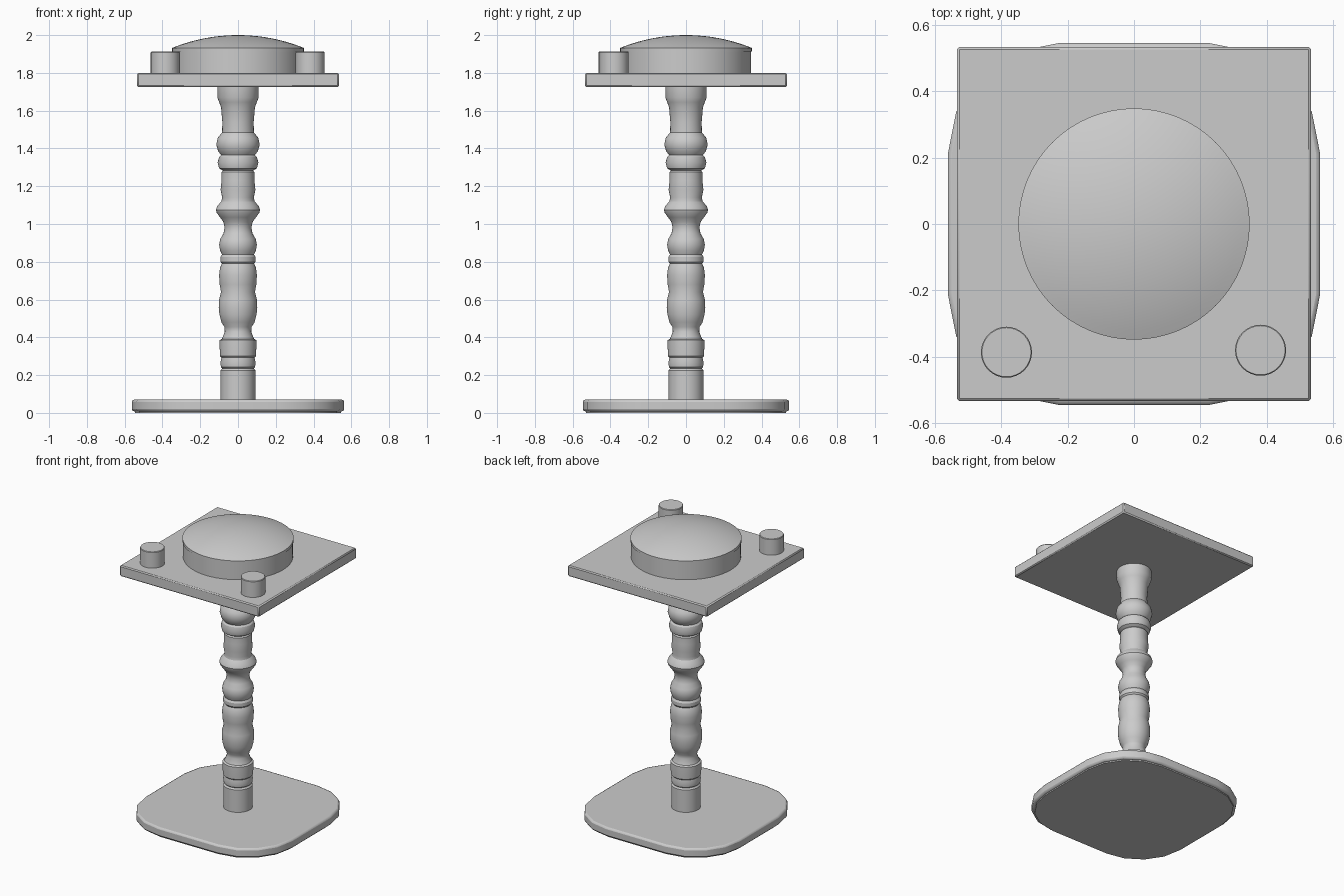
import bpy, bmesh
from math import sin, cos, pi, radians

if "Cube" in bpy.data.objects:
    bpy.data.objects.remove(bpy.data.objects["Cube"])


def finish(name, bm, bevel=0.0, segments=2, angle=30):
    """Turn a bmesh into a named, optionally bevelled, shaded object."""
    bmesh.ops.recalc_face_normals(bm, faces=bm.faces)
    mesh = bpy.data.meshes.new(name)
    bm.to_mesh(mesh)
    bm.free()
    ob = bpy.data.objects.new(name, mesh)
    bpy.context.collection.objects.link(ob)
    bpy.ops.object.select_all(action='DESELECT')
    ob.select_set(True)
    bpy.context.view_layer.objects.active = ob
    bpy.ops.object.shade_smooth_by_angle(angle=radians(angle))
    if bevel:
        mod = ob.modifiers.new("edge_bevel", 'BEVEL')
        mod.width = bevel
        mod.segments = segments
        mod.limit_method = 'ANGLE'
        mod.angle_limit = radians(50)
    return ob


def slab(name, outline, z0, z1, bevel, segments=2):
    """Extrude a closed outline from z0 up to z1."""
    bm = bmesh.new()
    face = bm.faces.new([bm.verts.new((x, y, z0)) for x, y in outline])
    geom = bmesh.ops.extrude_face_region(bm, geom=[face])['geom']
    top = [v for v in geom if isinstance(v, bmesh.types.BMVert)]
    bmesh.ops.translate(bm, vec=(0, 0, z1 - z0), verts=top)
    if not any(f.normal.z < -0.9 for f in bm.faces):
        bm.normal_update()
    return finish(name, bm, bevel, segments)


def lathe(name, profile, x=0.0, y=0.0, sides=48, angle=30):
    """Spin an (r, z) profile around a vertical axis, with closed ends."""
    bm = bmesh.new()
    rings = []
    for r, z in profile:
        if r == 0:
            rings.append([bm.verts.new((x, y, z))] * sides)
        else:
            rings.append([bm.verts.new((x + r * cos(2 * pi * i / sides),
                                        y + r * sin(2 * pi * i / sides), z))
                          for i in range(sides)])
    for a, b in zip(rings, rings[1:]):
        for i in range(sides):
            j = (i + 1) % sides
            bm.faces.new(list(dict.fromkeys((a[i], a[j], b[j], b[i]))))
    for ring in (rings[0], rings[-1]):
        if ring[0] is not ring[1]:
            bm.faces.new(ring)
    return finish(name, bm, angle=angle)


# Base: rounded square foot
hx, hy, r, n = 0.562, 0.546, 0.335, 4
corners = [(1, 1, 0), (-1, 1, 90), (-1, -1, 180), (1, -1, 270)]
outline = [(sx * (hx - r) + r * cos(radians(a + 90 * i / n)),
            sy * (hy - r) + r * sin(radians(a + 90 * i / n)))
           for sx, sy, a in corners for i in range(n + 1)]
slab("base", outline, 0.008, 0.07, 0.012)

# Foot pad closing the underside down to the floor
slab("base_underside", [(x * 0.97, y * 0.97) for x, y in outline], 0.0, 0.02, 0)

# Turned stem
stem = [(0.092, 0.06), (0.092, 0.225), (0.083, 0.235), (0.09, 0.242),
        (0.093, 0.265), (0.088, 0.292), (0.095, 0.30), (0.097, 0.345),
        (0.097, 0.385), (0.085, 0.392), (0.07, 0.43), (0.072, 0.455),
        (0.088, 0.48), (0.098, 0.52), (0.102, 0.56), (0.1, 0.60),
        (0.09, 0.64), (0.097, 0.68), (0.1, 0.73), (0.095, 0.77),
        (0.085, 0.79), (0.093, 0.80), (0.093, 0.825), (0.085, 0.838),
        (0.095, 0.86), (0.1, 0.89), (0.094, 0.92), (0.077, 0.95),
        (0.071, 0.98), (0.077, 1.01), (0.095, 1.035), (0.113, 1.06),
        (0.117, 1.075), (0.11, 1.095), (0.088, 1.12), (0.084, 1.14),
        (0.092, 1.18), (0.087, 1.23), (0.087, 1.275), (0.08, 1.283),
        (0.1, 1.295), (0.108, 1.325), (0.1, 1.355), (0.09, 1.365),
        (0.105, 1.385), (0.115, 1.42), (0.108, 1.455), (0.084, 1.485),
        (0.083, 1.54), (0.09, 1.62), (0.1, 1.645), (0.109, 1.67),
        (0.109, 1.73)]
lathe("stem", stem)

# Square top plate
p = 0.534
slab("top_plate", [(p, p), (-p, p), (-p, -p), (p, -p)], 1.725, 1.80, 0.007, 1)

# Round drum carrying the dome
lathe("drum", [(0.345, 1.79), (0.345, 1.912)], sides=64)

# Dome cap: spherical arc from rim to crown
rise, rim = 0.068, 0.349
R = (rim ** 2 + rise ** 2) / (2 * rise)
arc = [(rim * i / 12, 2.0 - R + (R ** 2 - (rim * i / 12) ** 2) ** 0.5)
       for i in range(12, 0, -1)]
lathe("dome", [(rim, 1.912)] + arc + [(0, 2.0)], sides=64, angle=20)

# Two short pegs on the front corners
for name, x, y in (("left_peg", -0.385, -0.387), ("right_peg", 0.382, -0.381)):
    lathe(name, [(0.077, 1.79), (0.077, 1.908), (0.074, 1.912)], x, y, sides=32)
